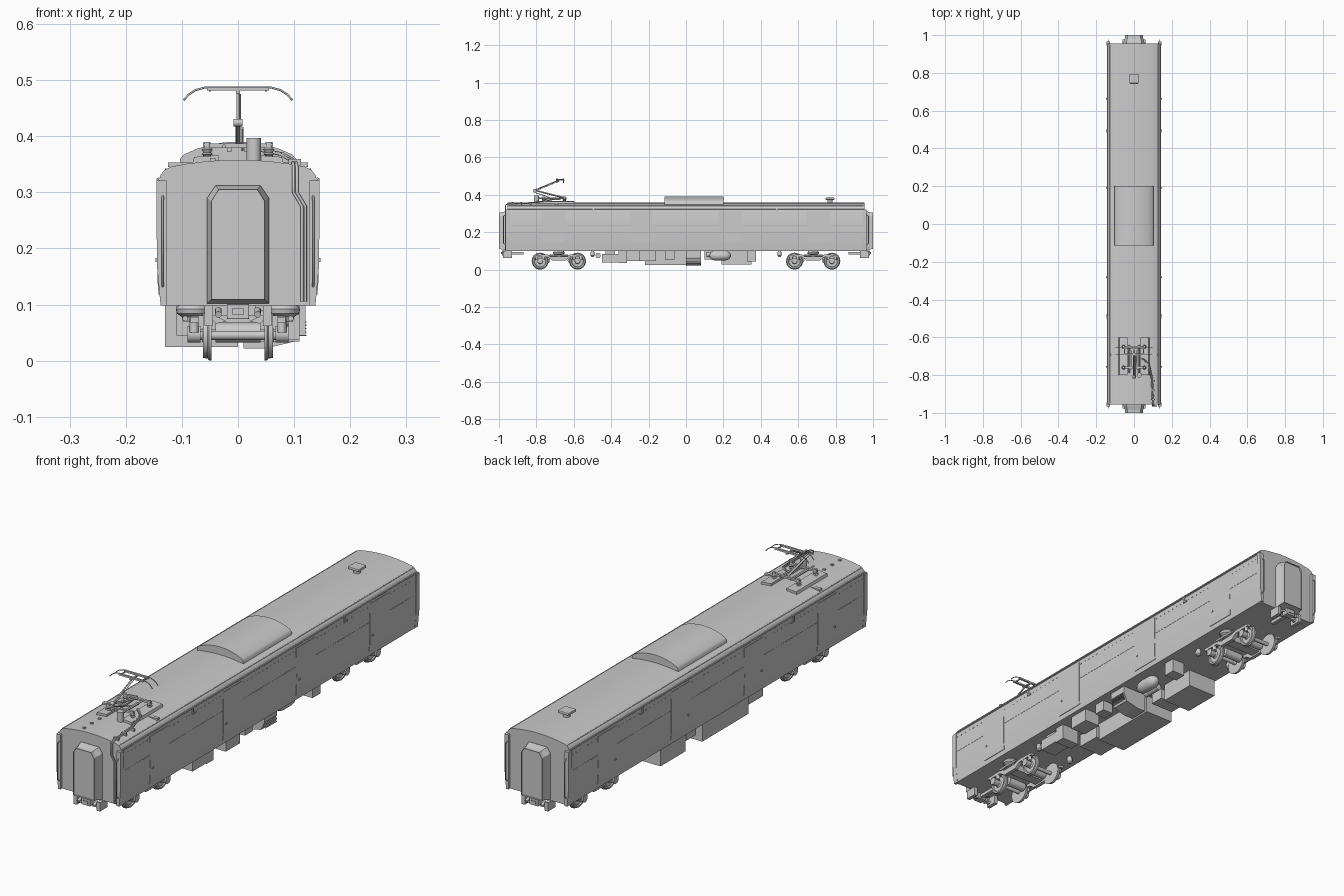
import bpy, bmesh, math
from mathutils import Vector


def finish(name, bm, smooth=False):
    bmesh.ops.recalc_face_normals(bm, faces=bm.faces)
    me = bpy.data.meshes.new(name)
    bm.to_mesh(me)
    bm.free()
    ob = bpy.data.objects.new(name, me)
    bpy.context.collection.objects.link(ob)
    if smooth:
        bpy.ops.object.select_all(action='DESELECT')
        ob.select_set(True)
        bpy.context.view_layer.objects.active = ob
        bpy.ops.object.shade_smooth_by_angle(angle=math.radians(35))
    return ob


def extrude(name, pts, a, b, axis='y', smooth=False):
    # polygon in xz (axis y) or yz (axis x), extruded from a to b
    bm = bmesh.new()
    rings = []
    for t in (a, b):
        rings.append([bm.verts.new((p, t, q) if axis == 'y' else (t, p, q)) for p, q in pts])
    n = len(pts)
    bm.faces.new(rings[0])
    bm.faces.new(rings[1])
    for i in range(n):
        j = (i + 1) % n
        bm.faces.new((rings[0][i], rings[0][j], rings[1][j], rings[1][i]))
    return finish(name, bm, smooth)


def box(name, x0, x1, y0, y1, z0, z1, bevel=0):
    ob = extrude(name, [(x0, z0), (x1, z0), (x1, z1), (x0, z1)], y0, y1)
    if bevel:
        m = ob.modifiers.new('bevel', 'BEVEL')
        m.width, m.segments = bevel, 2
    return ob


def lathe(name, p, direction, profile, seg=24):
    # profile = (distance along the direction, radius)
    p, d = Vector(p), Vector(direction).normalized()
    q = Vector((0, 0, 1)).rotation_difference(d)
    bm = bmesh.new()
    rings = []
    for h, r in profile:
        rings.append([bm.verts.new(p + q @ Vector((r * math.cos(k * math.tau / seg),
                      r * math.sin(k * math.tau / seg), h))) for k in range(seg)])
    for r0, r1 in zip(rings, rings[1:]):
        for k in range(seg):
            j = (k + 1) % seg
            bm.faces.new((r0[k], r0[j], r1[j], r1[k]))
    bm.faces.new(rings[0])
    bm.faces.new(rings[-1])
    return finish(name, bm, True)


def rod(name, a, b, r, seg=12):
    d = Vector(b) - Vector(a)
    return lathe(name, a, d, [(0, r), (d.length, r)], seg)


def tube(name, pts, r):
    cu = bpy.data.curves.new(name, 'CURVE')
    cu.dimensions, cu.bevel_depth, cu.bevel_resolution, cu.use_fill_caps = '3D', r, 2, True
    sp = cu.splines.new('POLY')
    sp.points.add(len(pts) - 1)
    for pt, co in zip(sp.points, pts):
        pt.co = (*co, 1)
    ob = bpy.data.objects.new(name, cu)
    bpy.context.collection.objects.link(ob)


def both_sides(half):
    return half + [(-x, z) for x, z in reversed(half) if x > 0]


# Car body with arched roof
half = [(.137, .098), (.1415, .14), (.1425, .20), (.1415, .318), (.138, .331), (.131, .340),
        (.118, .346), (.09, .351), (.06, .3548), (.03, .3572), (0, .358)]
extrude('car_body', both_sides(half), -.955, .955, smooth=True)

# Roof air-conditioner cowl
cowl = [(.105, .342), (.103, .360), (.097, .367), (.075, .377), (.05, .3845), (.025, .389), (0, .390)]
extrude('roof_cooling_unit', both_sides(cowl), -.115, .20, smooth=True)

# Side details: gutter, belt line, doors, rivets, lamps
for s in (-1, 1):
    tube('roof_gutter', [(s * .141, -.955, .324), (s * .141, .955, .324)], .0025)
    tube('roof_edge_bead', [(s * .129, -.95, .3415), (s * .129, .95, .3415)], .0015)
    tube('belt_line', [(s * .142, -.95, .237), (s * .142, .95, .237)], .0009)
    for y in (-.71, -.237, .237, .71):
        door = [(s * .135, .118), (s * .1415, .118), (s * .1436, .145), (s * .1442, .20),
                (s * .1430, .312), (s * .135, .312)]
        extrude('side_door', door, y - .063, y + .063)
        box('door_handle', s * .142, s * .147, y - .05, y - .042, .176, .183)
    for k in range(76):
        y = -.94 + k * .025
        box('rivet', s * .140, s * .1428, y - .003, y + .003, .301, .304)
    for y in (-.495, .485):
        box('side_lamp_post', s * .14, s * .145, y - .004, y + .004, .298, .325)
        box('side_lamp_foot', s * .14, s * .145, y - .004, y + .018, .298, .304)

# Car ends: corner strips, gangway, coupler, step brackets
for e in (-1, 1):
    for s in (-1, 1):
        strip = [(s * .127, .098), (s * .138, .098), (s * .1445, .17), (s * .1455, .321), (s * .127, .321)]
        extrude('corner_strip', strip, e * .945, e * .966)
        tube('corner_handrail', [(s * .134, e * .962, .13), (s * .134, e * .976, .14),
                                 (s * .134, e * .976, .285), (s * .134, e * .962, .295)], .002)
        box('end_bracket', s * .045, s * .060, e * .93, e * .978, .062, .098)
        rod('air_hose', (s * .035, e * .96, .09), (s * .035, e * .985, .082), .006)
        extrude('jumper_bracket', [(s * .02, .07), (s * .04, .066), (s * .055, .085), (s * .04, .08)],
                e * .955, e * .965)
    bm = bmesh.new()
    outline = [(-.055, .102), (.055, .102), (.055, .29), (.04, .312), (-.04, .312), (-.055, .29)]
    rings = []
    for y, k in ((.95, 1), (.962, 1), (.985, .88), (1.0, .86)):
        rings.append([bm.verts.new((x * k, e * y, .207 + (z - .207) * (k + 1) / 2)) for x, z in outline])
    for r0, r1 in zip(rings, rings[1:]):
        for i in range(6):
            j = (i + 1) % 6
            bm.faces.new((r0[i], r0[j], r1[j], r1[i]))
    bm.faces.new(rings[0])
    lip = bmesh.ops.inset_individual(bm, faces=[bm.faces.new(rings[-1])], thickness=.007, depth=0)
    inner = [f for f in bm.faces if len(f.verts) == 6 and f.calc_center_median().y * e > .99]
    for v in inner[0].verts:
        v.co.y -= e * .008
    finish('gangway', bm)
    box('coupler_shank', -.008, .008, e * .87, e * .97, .08, .094)
    box('coupler_head', -.02, .02, e * .955, e * .985, .074, .101, .002)
    box('coupler_socket', -.011, .011, e * .984, e * .988, .082, .093)

# Bogies
wheel = [(0, .012), (0, .033), (.0005, .045), (.005, .0445), (.007, .0415), (.015, .040),
         (.015, .033), (.011, .030), (.011, .015), (.017, .012)]
for c in (-.68, .68):
    for y in (c - .1, c + .1):
        rod('axle', (-.088, y, .045), (.088, y, .045), .008, 16)
        k = 1 if y < c else -1
        rod('traction_motor', (-.04, y + k * .035, .05), (.04, y + k * .035, .05), .018, 20)
        for s in (-1, 1):
            lathe('wheel', (s * .047, y, .045), (s, 0, 0), wheel, 32)
            rod('axle_box', (s * .067, y, .047), (s * .090, y, .047), .015, 16)
            for d in (-.018, .018):
                rod('axle_spring', (s * .078, y + d, .05), (s * .078, y + d, .075), .008)
    for s in (-1, 1):
        frame = [(-.135, .068), (-.06, .066), (-.035, .048), (.035, .048), (.06, .066), (.135, .068),
                 (.135, .078), (.06, .080), (.03, .070), (-.03, .070), (-.06, .080), (-.135, .078)]
        extrude('bogie_side_frame', [(c + y, z) for y, z in frame], s * .070, s * .085, 'x')
        lathe('air_spring', (s * .08, c, .07), (0, 0, 1),
              [(0, .018), (.008, .020), (.014, .029), (.022, .031), (.029, .026)])
        rod('yaw_damper', (s * .094, c - .05, .075), (s * .094, c + .05, .075), .005)
    box('bogie_bolster', -.085, .085, c - .022, c + .022, .055, .08)
    box('bogie_center_pivot', -.02, .02, c - .02, c + .02, .08, .1)

# Underfloor equipment
boxes = [('main_inverter', -.13, 0, -.22, .08, .024), ('resistor_case', -.11, 0, -.34, -.235, .045),
         ('battery_case', -.13, 0, .19, .35, .026), ('control_case', -.115, -.01, .10, .16, .055),
         ('brake_case', .03, .11, -.36, -.315, .034), ('filter_case', .05, .12, -.25, -.16, .045),
         ('relay_case', .06, .11, -.112, -.062, .055), ('valve_case', .05, .11, .325, .375, .042)]
for n, x0, x1, y0, y1, z0 in boxes:
    box(n, x0, x1, y0, y1, z0, .1)
box('switch_case', .04, .11, -.45, -.36, .038, .082)
box('case_hanger', .05, .10, -.43, -.38, .08, .1)
extrude('compressor_case', [(.01, .1), (.01, .022), (.05, .022), (.105, .035), (.12, .07), (.12, .1)], 0, .08)
for k in range(5):
    z = .026 + k * .006
    box('compressor_louver', .05, .1225, .004, .076, z + .018, z + .020)
lathe('air_tank', (.08, .125, .075), (0, 1, 0),
      [(0, .006), (.006, .016), (.018, .024), (.035, .027), (.08, .027), (.097, .024), (.109, .016), (.115, .006)])
rod('small_air_tank', (.03, .11, .08), (.03, .19, .08), .014, 20)
for y in (-.5, .5):
    for s in (-1, 1):
        lathe('drain_pot', (s * .08, y, .068), (0, 0, 1), [(0, .006), (.006, .011), (.022, .011), (.032, .007)])
rod('reservoir', (.04, -.47, .075), (.09, -.47, .075), .014, 20)

# Roof antenna
rod('antenna_stem', (0, .77, .355), (0, .77, .375), .014, 16)
box('antenna_plate', -.025, .025, .745, .795, .373, .384, .003)

# Pantograph base: planks, insulators, frame
for s in (-1, 1):
    plank = [(s * .035, .350), (s * .082, .350), (s * .078, .363), (s * .035, .366)]
    extrude('roof_plank', plank, -.80, -.60)
    box('plank_rail', s * .082, s * .125, -.70, -.685, .345, .353)
    for y in (-.76, -.65):
        lathe('insulator', (s * .055, y, .36), (0, 0, 1),
              [(0, .007), (.006, .007), (.008, .010), (.011, .007), (.016, .010), (.019, .007), (.030, .006)])
    rod('base_side_bar', (s * .025, -.79, .382), (s * .025, -.64, .382), .0035)
    box('base_spring', s * .012, s * .02, -.77, -.67, .372, .38)
for y in (-.76, -.65):
    box('base_cross_bar', -.062, .062, y - .005, y + .005, .379, .387)
lathe('surge_arrester', (.028, -.80, .355), (0, 0, 1), [(0, .013), (.042, .013)], 20)

# Pantograph arms and contact head
rod('lower_arm', (0, -.655, .385), (0, -.81, .424), .0042)
rod('control_rod', (.008, -.70, .375), (.008, -.815, .415), .002)
rod('knee_joint', (-.008, -.81, .424), (.008, -.81, .424), .007)
rod('upper_arm', (0, -.81, .424), (0, -.675, .480), .003)
rod('balance_rod', (.004, -.80, .422), (.004, -.675, .474), .0013)
box('head_link', -.004, .004, -.695, -.65, .476, .481)
for y in (-.69, -.655):
    tube('contact_horns', [(-.097, y, .464), (-.088, y, .474), (-.076, y, .482), (-.06, y, .4865),
                           (.06, y, .4865), (.076, y, .482), (.088, y, .474), (.097, y, .464)], .0018)
    box('contact_strip', -.055, .055, y - .004, y + .004, .481, .488)
for x in (-.05, .05):
    box('head_cross_bar', x - .002, x + .002, -.69, -.655, .480, .484)

# Power cable running down the front end, with roof clips
for d in (0, .006):
    tube('power_cable', [(.04 + d, -.71, .375), (.075 + d, -.74, .368), (.092 + d, -.82, .358),
                         (.098 + d, -.95, .352), (.099 + d, -.964, .345), (.099 + d, -.964, .30),
                         (.114 + d, -.964, .275), (.114 + d, -.964, .105)], .0028)
for y in (-.93, -.88, -.83):
    box('cable_clip', .09, .112, y - .003, y + .003, .345, .359)
    box('roof_step_clip', -.05, -.04, y - .004, y + .004, .353, .361)
